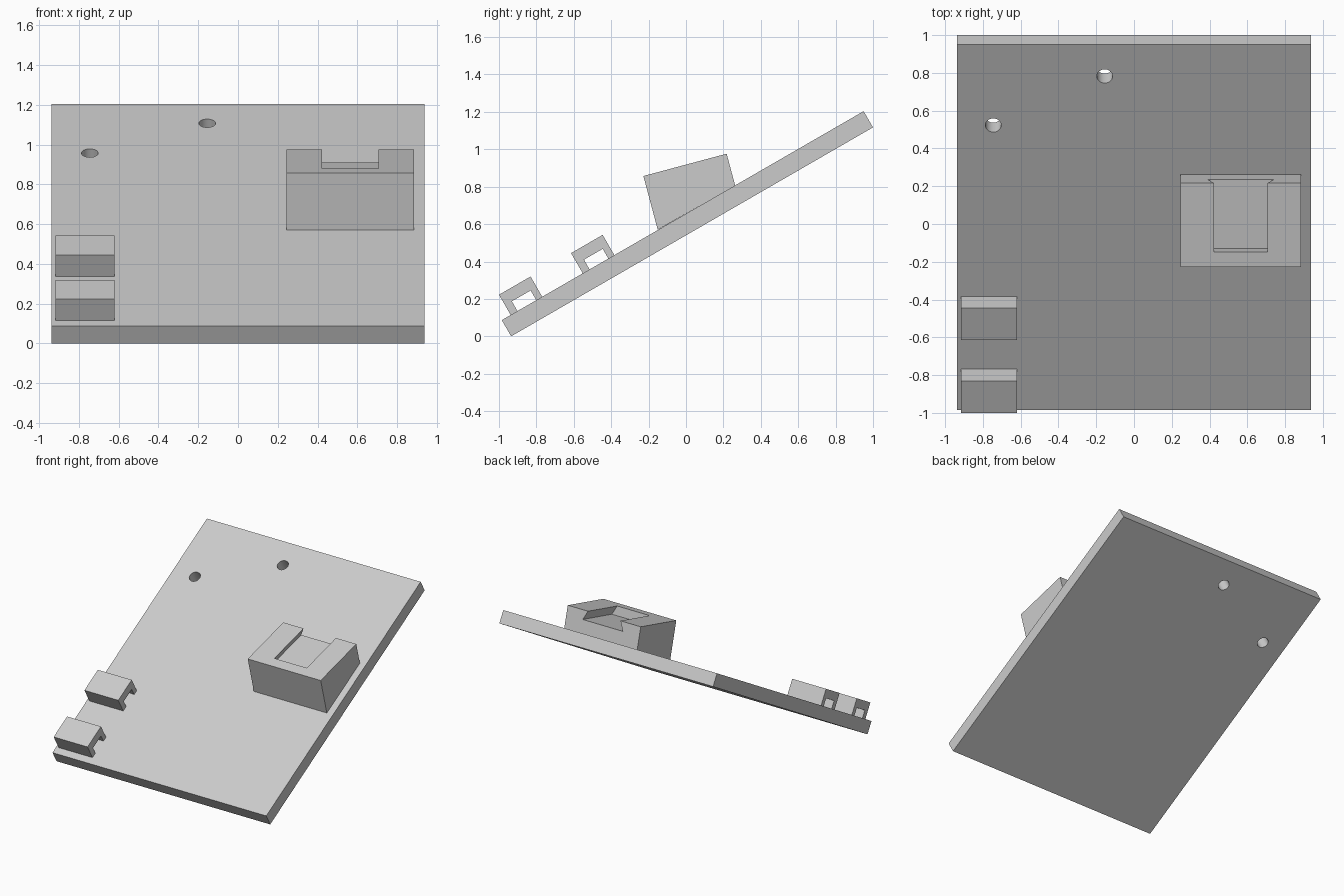
import bpy, bmesh
from math import radians, sin, cos
from mathutils import Vector, Matrix

cube = bpy.data.objects.get("Cube")
if cube:
    bpy.data.objects.remove(cube, do_unlink=True)

grey = bpy.data.materials.new("plain grey")
grey.use_nodes = True
grey.diffuse_color = (0.6, 0.6, 0.6, 1)
grey.node_tree.nodes["Principled BSDF"].inputs["Base Color"].default_value = (0.6, 0.6, 0.6, 1)

X = Vector((1, 0, 0))


def slope_axes(degrees):
    """Directions along and out of a surface rising toward the back."""
    a = radians(degrees)
    return Vector((0, cos(a), sin(a))), Vector((0, -sin(a), cos(a)))


def finish(name, bm):
    bmesh.ops.recalc_face_normals(bm, faces=bm.faces)
    mesh = bpy.data.meshes.new(name)
    bm.to_mesh(mesh)
    bm.free()
    mesh.materials.append(grey)
    obj = bpy.data.objects.new(name, mesh)
    bpy.context.collection.objects.link(obj)
    return obj


def prism(name, profile, origin, a, b, sweep):
    """Extrude a profile, drawn on axes a and b, along the sweep vector."""
    bm = bmesh.new()
    face = bm.faces.new([bm.verts.new(origin + a * p + b * q) for p, q in profile])
    ext = bmesh.ops.extrude_face_region(bm, geom=[face])
    bmesh.ops.translate(bm, vec=sweep, verts=[v for v in ext["geom"] if isinstance(v, bmesh.types.BMVert)])
    return finish(name, bm)


def cut(obj, cutter):
    mod = obj.modifiers.new("cut", "BOOLEAN")
    mod.operation = "DIFFERENCE"
    mod.solver = "EXACT"
    mod.object = cutter
    cutter.hide_render = True
    bpy.context.view_layer.objects.active = obj
    bpy.ops.object.modifier_apply(modifier=mod.name)
    bpy.data.objects.remove(cutter, do_unlink=True)


# Sloping board
U, N = slope_axes(30)
base = Vector((0, -0.935, 0))
length, thick, half = 2.234, 0.1, 0.9375
board = prism("board", [(0, 0), (length, 0), (length, thick), (0, thick)],
              base - X * half, U, N, X * half * 2)

# Two round holes drilled square to the board
for x, u in ((-0.745, 1.741), (-0.155, 2.041)):
    bm = bmesh.new()
    place = Matrix.Translation(base + X * x + U * u + N * thick / 2) @ Matrix.Rotation(radians(30), 4, "X")
    bmesh.ops.create_cone(bm, cap_ends=True, segments=32, radius1=0.042, radius2=0.042,
                          depth=0.3, matrix=place)
    cut(board, finish("hole_cutter", bm))
bpy.ops.object.select_all(action="DESELECT")
board.select_set(True)
bpy.context.view_layer.objects.active = board
bpy.ops.object.shade_smooth_by_angle(angle=radians(30))

# Bridge-shaped clips at the right edge
low, mid, high = thick - 0.002, 0.16, 0.225
for name, u in (("front_clip", 0.055), ("rear_clip", 0.5)):
    bridge = [(0, low), (0, high), (0.195, high), (0.195, low),
              (0.158, low), (0.158, mid), (0.042, mid), (0.042, low)]
    prism(name, bridge, base + X * -0.917 + U * u, U, N, X * 0.297)

# Wedge block, its top at half the board's slope
S, M = slope_axes(15)
corner = Vector((0, -0.228, 0.857))
left, right, run = 0.885, 0.245, 0.461
block = prism("wedge_block", [(0, 0), (run, 0), (run, -0.177), (0, -0.297)],
              corner + X * right, S, M, X * (left - right))

# Dovetail slot, open at the back
centre = (left + right) / 2
dovetail = [(-0.176, -0.07), (0.176, -0.07), (0.142, 0), (0.142, 0.05), (-0.142, 0.05), (-0.142, 0)]
cut(block, prism("slot_cutter", dovetail, corner + X * centre + S * 0.083, X, M, S * 0.5))
